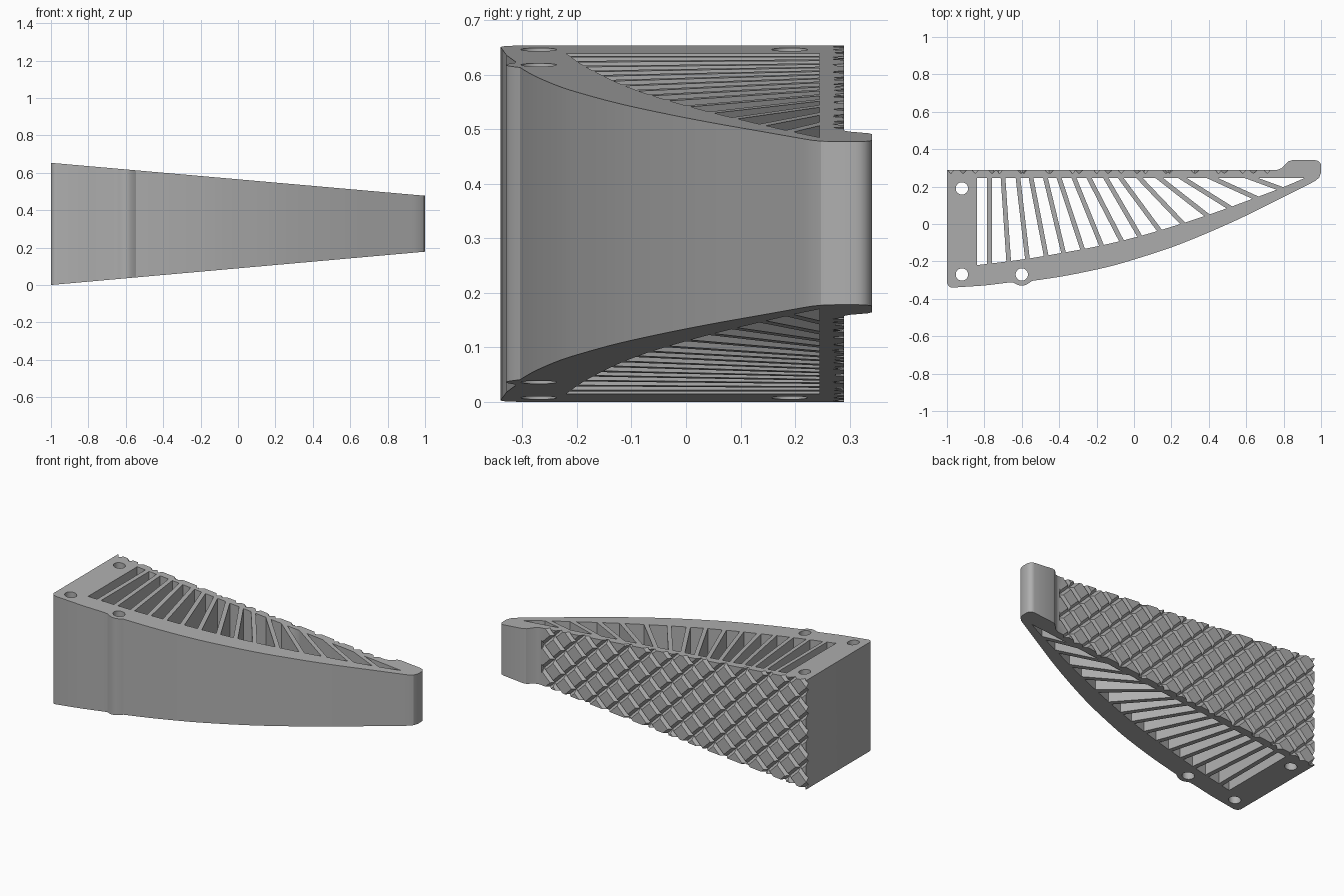
import bpy, bmesh, math
from mathutils import Vector
from mathutils.geometry import tessellate_polygon

if "Cube" in bpy.data.objects:
    bpy.data.objects.remove(bpy.data.objects["Cube"])

grey = bpy.data.materials.new("plain_grey")
grey.diffuse_color = (0.43, 0.43, 0.43, 1)
grey.use_nodes = True
grey.node_tree.nodes["Principled BSDF"].inputs["Base Color"].default_value = grey.diffuse_color


def make_object(name, verts, faces):
    me = bpy.data.meshes.new(name)
    me.from_pydata(verts, [], faces)
    bm = bmesh.new()
    bm.from_mesh(me)
    bmesh.ops.recalc_face_normals(bm, faces=bm.faces)
    bm.to_mesh(me)
    bm.free()
    me.materials.append(grey)
    ob = bpy.data.objects.new(name, me)
    bpy.context.collection.objects.link(ob)
    return ob


def smooth_path(pts, n=4):
    """Catmull-Rom curve through the points."""
    out = []
    for i in range(len(pts) - 1):
        p0, p1, p2, p3 = (Vector(pts[min(max(k, 0), len(pts) - 1)]) for k in range(i - 1, i + 3))
        for j in range(n):
            t = j / n
            out.append(tuple(0.5 * (2 * p1 + (p2 - p0) * t + (2 * p0 - 5 * p1 + 4 * p2 - p3) * t * t
                                    + (3 * p1 - p0 - 3 * p2 + p3) * t ** 3)))
    return out + [tuple(pts[-1])]


def corner(cx, cy, r, a0, n=5):
    """Quarter-round corner starting at angle a0 in degrees."""
    return [(cx + r * math.cos(math.radians(a0 + 90 * k / n)),
             cy + r * math.sin(math.radians(a0 + 90 * k / n))) for k in range(n + 1)]


# Outline: curved belly with a screw bump, hooked tip, flat back
BACK = 0.29
outline = corner(-0.97, -0.31, 0.03, 180)
outline += [(-0.8, -0.329), (-0.67, -0.313)]
outline += smooth_path([(-0.645, -0.313), (-0.62, -0.326), (-0.6, -0.33), (-0.575, -0.324), (-0.545, -0.304)], 2)
outline += smooth_path([(-0.5, -0.298), (-0.35, -0.274), (-0.15, -0.232), (0, -0.19), (0.2, -0.125),
                        (0.4, -0.045), (0.6, 0.045), (0.8, 0.145), (0.94, 0.215)])
outline += [(0.97, 0.231), (0.99, 0.248), (1.0, 0.275)]
outline += corner(0.97, 0.311, 0.03, 0)
outline += [(0.845, 0.341), (0.825, 0.335), (0.79, 0.299), (0.768, BACK), (-1, BACK)]

# Windows between the fanned ribs
TOP = 0.245
inner = smooth_path([(-0.84, -0.22), (-0.6, -0.19), (-0.4, -0.157), (-0.2, -0.12), (0, -0.073),
                     (0.2, -0.015), (0.4, 0.05), (0.6, 0.122), (0.8, 0.198), (0.91, TOP)])


def arc_y(x):
    for (x0, y0), (x1, y1) in zip(inner, inner[1:]):
        if x <= x1:
            return y0 + (y1 - y0) * (x - x0) / (x1 - x0)
    return TOP


rib_top = [-0.773, -0.70, -0.62, -0.55, -0.473, -0.4, -0.32, -0.24, -0.15, -0.07, 0.03, 0.136, 0.26, 0.42, 0.63]
rib_bot = [-0.773, -0.67, -0.57, -0.47, -0.377, -0.275, -0.174, -0.067, 0.03, 0.136, 0.26, 0.39, 0.51, 0.65, 0.78]
W = 0.025
sides = [(-0.84, -0.84, 0, 0)]
for t, b in zip(rib_top, rib_bot):
    dx, dy = t - b, TOP - arc_y(b)
    length = math.hypot(dx, dy)
    slope = (arc_y(b + 0.02) - arc_y(b - 0.02)) / 0.04
    sides.append((t, b, W / 2 * length / dy, W / 2 * length / (dy - dx * slope)))
loops = [outline]
for (t0, b0, ht0, hb0), (t1, b1, ht1, hb1) in zip(sides, sides[1:]):
    xa, xb = b0 + hb0, b1 - hb1
    xm = (xa + xb) / 2
    loops.append([(t0 + ht0, TOP), (xa, arc_y(xa)), (xm, arc_y(xm)), (xb, arc_y(xb)), (t1 - ht1, TOP)])
t, b, ht, hb = sides[-1]
loops.append([(t + ht, TOP), (b + hb, arc_y(b + hb)), (0.85, arc_y(0.85)), (0.91, TOP)])

# Screw holes
for cx, cy in [(-0.92, 0.19), (-0.92, -0.27), (-0.6, -0.27)]:
    loops.append([(cx + 0.033 * math.cos(k * math.pi / 12), cy + 0.033 * math.sin(k * math.pi / 12))
                  for k in range(24)])

# Body: profile extruded between two sloping planes
flat = [p for lp in loops for p in lp]
n = len(flat)
tris = [tuple(f) for f in tessellate_polygon([[Vector((x, y, 0)) for x, y in lp] for lp in loops])]
verts = [(x, y, 0.089 * (x + 1)) for x, y in flat] + [(x, y, 0.653 - 0.088 * (x + 1)) for x, y in flat]
faces = tris + [tuple(i + n for i in reversed(f)) for f in tris]
start = 0
for lp in loops:
    m = len(lp)
    for k in range(m):
        i, j = start + k, start + (k + 1) % m
        faces.append((i, j, j + n, i + n))
    start += m
body = make_object("ribbed_bracket", verts, faces)

# Diamond grip: V grooves at 45 degrees in both directions across the back
X0, X1, HALF, DEPTH = -1.1, 0.755, 0.024, 0.021
for sign in (1, -1):
    gv, gf = [], []
    for k in range(-6, 24):
        c = -1.02 + 0.1415 * k          # x where the groove crosses mid height
        xa, xb = max(X0, c - 0.45), min(X1, c + 0.45)
        if xb - xa < 0.05:
            continue
        s = len(gv)
        for x in (xa, xb):
            z = 0.327 + sign * (x - c)
            gv += [(x, BACK + 0.004, z - HALF), (x, BACK + 0.004, z + HALF), (x, BACK - DEPTH, z)]
        gf += [(s, s + 1, s + 2), (s + 3, s + 5, s + 4)]
        gf += [(s + a, s + b2, s + b2 + 3, s + a + 3) for a, b2 in ((0, 1), (1, 2), (2, 0))]
    cutter = make_object("groove_cutter", gv, gf)
    cutter.hide_render = True
    mod = body.modifiers.new("grooves", "BOOLEAN")
    mod.operation = "DIFFERENCE"
    mod.solver = "EXACT"
    mod.object = cutter
    bpy.context.view_layer.objects.active = body
    bpy.ops.object.modifier_apply(modifier=mod.name)
    bpy.data.objects.remove(cutter)

# Smooth curved walls, keep crisp edges
bpy.ops.object.select_all(action="DESELECT")
body.select_set(True)
bpy.context.view_layer.objects.active = body
bpy.ops.object.shade_smooth_by_angle(angle=math.radians(25))
